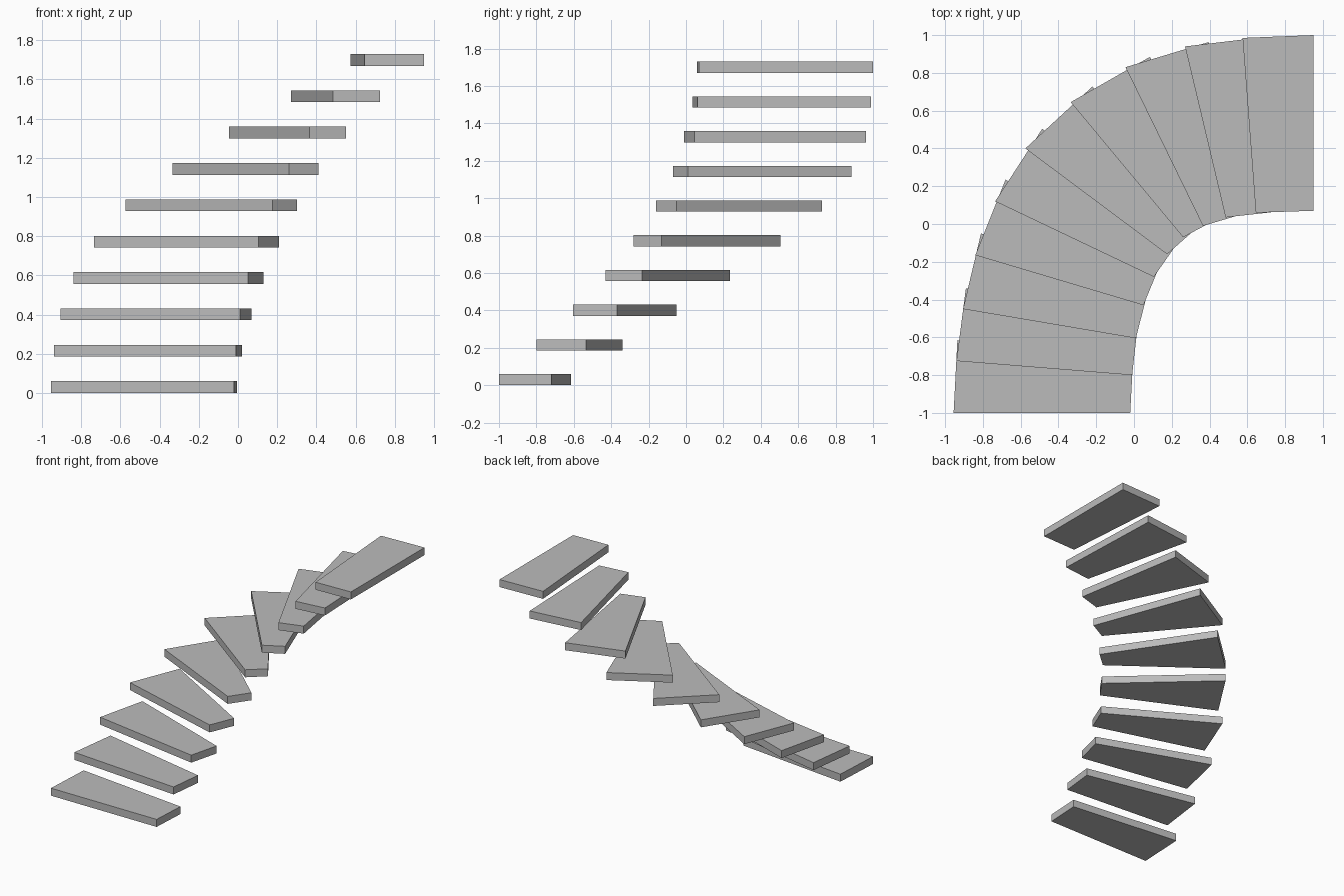
import bpy
import bmesh
from mathutils import Vector

cube = bpy.data.objects.get("Cube")
if cube:
    bpy.data.objects.remove(cube, do_unlink=True)

THICKNESS = 0.06
RISE = 0.1855

# One plain grey for the whole staircase
grey = bpy.data.materials.new("plain grey")
grey.use_nodes = True
colour = (0.5, 0.5, 0.5, 1.0)
grey.diffuse_color = colour
grey.node_tree.nodes["Principled BSDF"].inputs["Base Color"].default_value = colour

# Plan of the winding flight, bottom to top: each nosing runs from the
# outer curve to the inner curve, and each rear edge tucks under the next tread
outer_nosing = [(-.955, -1), (-.94, -.725), (-.905, -.45), (-.84, -.165), (-.735, .12),
                (-.575, .4), (-.335, .645), (-.045, .83), (.27, .94), (.575, .985)]
inner_nosing = [(-.02, -1), (-.01, -.8), (.01, -.605), (.05, -.43), (.105, -.28),
                (.175, -.16), (.26, -.07), (.365, -.01), (.485, .035), (.645, .06)]
inner_rear = [(-.005, -.72), (.02, -.535), (.07, -.37), (.13, -.235), (.21, -.13),
              (.3, -.05), (.41, .01), (.55, .045), (.725, .062), (.95, .07)]
outer_rear = [(-.935, -.615), (-.89, -.34), (-.81, -.05), (-.68, .235), (-.485, .505),
              (-.22, .728), (.085, .885), (.395, .963), (.69, .99), (.95, 1)]


def build_tread(name, outline, bottom):
    """Extrude a four-cornered plan upward into a solid tread."""
    bm = bmesh.new()
    corners = [bm.verts.new((x, y, bottom)) for x, y in outline]
    base = bm.faces.new(corners)
    extruded = bmesh.ops.extrude_face_region(bm, geom=[base], use_keep_orig=True)
    top = [item for item in extruded["geom"] if isinstance(item, bmesh.types.BMVert)]
    bmesh.ops.translate(bm, verts=top, vec=Vector((0, 0, THICKNESS)))
    bmesh.ops.recalc_face_normals(bm, faces=bm.faces[:])
    mesh = bpy.data.meshes.new(name)
    bm.to_mesh(mesh)
    bm.free()
    mesh.materials.append(grey)
    tread = bpy.data.objects.new(name, mesh)
    bpy.context.collection.objects.link(tread)
    return tread


# Stack the floating treads
plans = zip(outer_nosing, inner_nosing, inner_rear, outer_rear)
for step, outline in enumerate(plans):
    build_tread(f"stair_tread_{step + 1}", outline, step * RISE)
